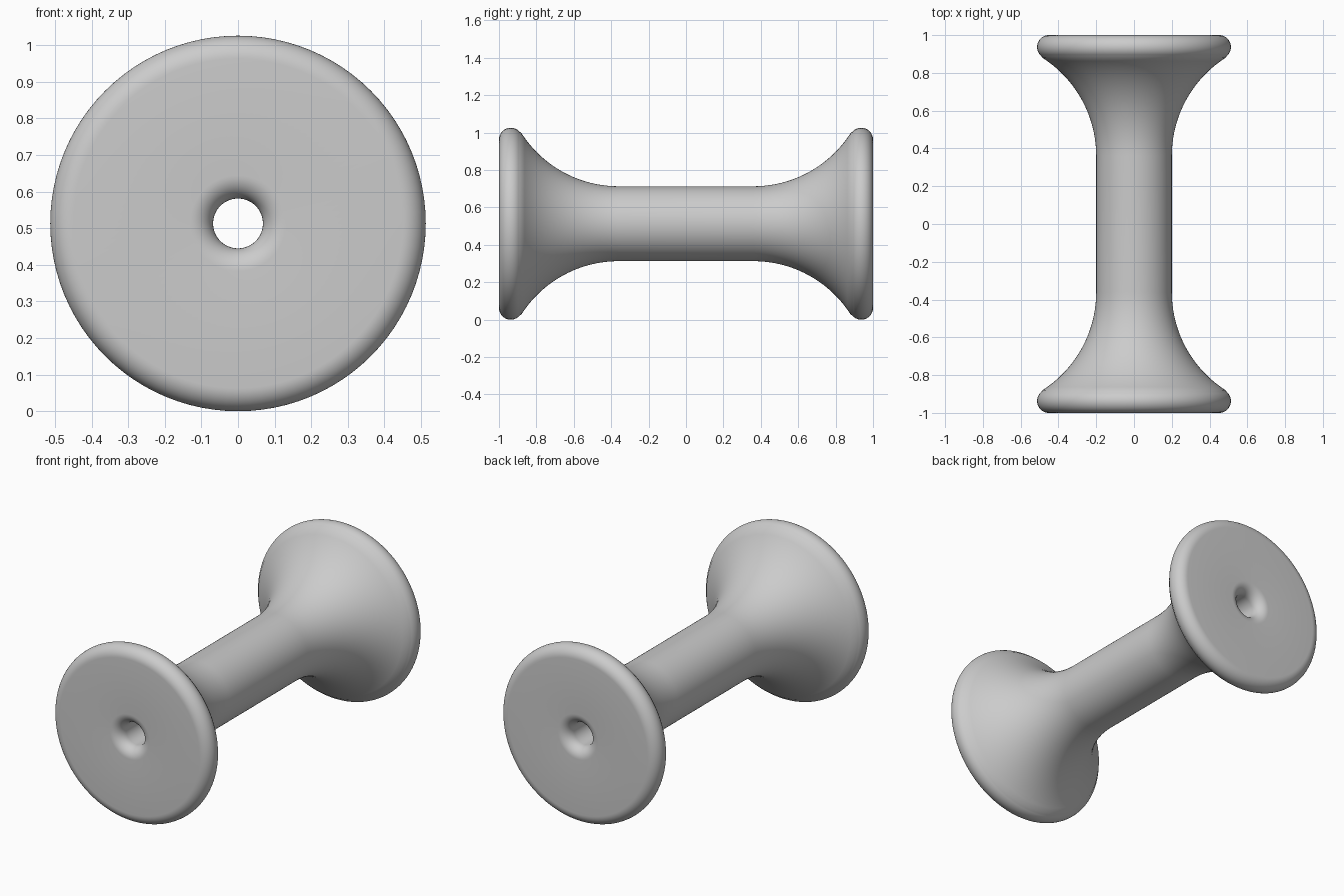
import bpy
import bmesh
from math import asin, cos, pi, radians, sin, sqrt, tau

cube = bpy.data.objects.get("Cube")
if cube:
    bpy.data.objects.remove(cube, do_unlink=True)

SEGMENTS = 96
OUTER = 0.513        # rim radius, also the axis height
SHAFT = 0.2
BORE = 0.068
EDGE = 0.063         # rounding of rim and bore mouth
FLARE = 0.617        # radius of the concave flare
FLARE_START = 0.36


def arc(cy, cr, radius, start, end, steps):
    """Points (y, r) along an arc in the profile plane."""
    return [(cy + radius * cos(start + (end - start) * i / steps),
             cr + radius * sin(start + (end - start) * i / steps))
            for i in range(steps + 1)]


# Half profile: shaft, concave flare, rounded rim, flat end, rounded bore mouth
sweep = asin(0.52 / FLARE)
half = arc(FLARE_START, SHAFT + FLARE, FLARE, -pi / 2, -pi / 2 + sweep, 20)
half += arc(1 - EDGE, OUTER - EDGE, EDGE, pi / 2 + sweep, 0, 18)[1:]
half += arc(1 - EDGE, BORE + EDGE, EDGE, 0, -pi / 2, 10)

# Mirror to a closed profile and revolve it about the y axis
profile = half + [(-y, r) for y, r in reversed(half)]
bm = bmesh.new()
rings = [[bm.verts.new((r * cos(tau * s / SEGMENTS), y,
                        OUTER + r * sin(tau * s / SEGMENTS)))
          for y, r in profile] for s in range(SEGMENTS)]
count = len(profile)
for s in range(SEGMENTS):
    a, b = rings[s], rings[(s + 1) % SEGMENTS]
    for i in range(count):
        j = (i + 1) % count
        bm.faces.new((a[i], a[j], b[j], b[i]))
bmesh.ops.recalc_face_normals(bm, faces=bm.faces)
mesh = bpy.data.meshes.new("spool")
bm.to_mesh(mesh)
bm.free()

spool = bpy.data.objects.new("spool", mesh)
bpy.context.collection.objects.link(spool)

# Plain grey finish
grey = bpy.data.materials.new("plain grey")
grey.use_nodes = True
colour = (0.6, 0.6, 0.6, 1)
grey.diffuse_color = colour
grey.node_tree.nodes["Principled BSDF"].inputs["Base Color"].default_value = colour
mesh.materials.append(grey)

bpy.ops.object.select_all(action="DESELECT")
spool.select_set(True)
bpy.context.view_layer.objects.active = spool
bpy.ops.object.shade_smooth_by_angle(angle=radians(40))
